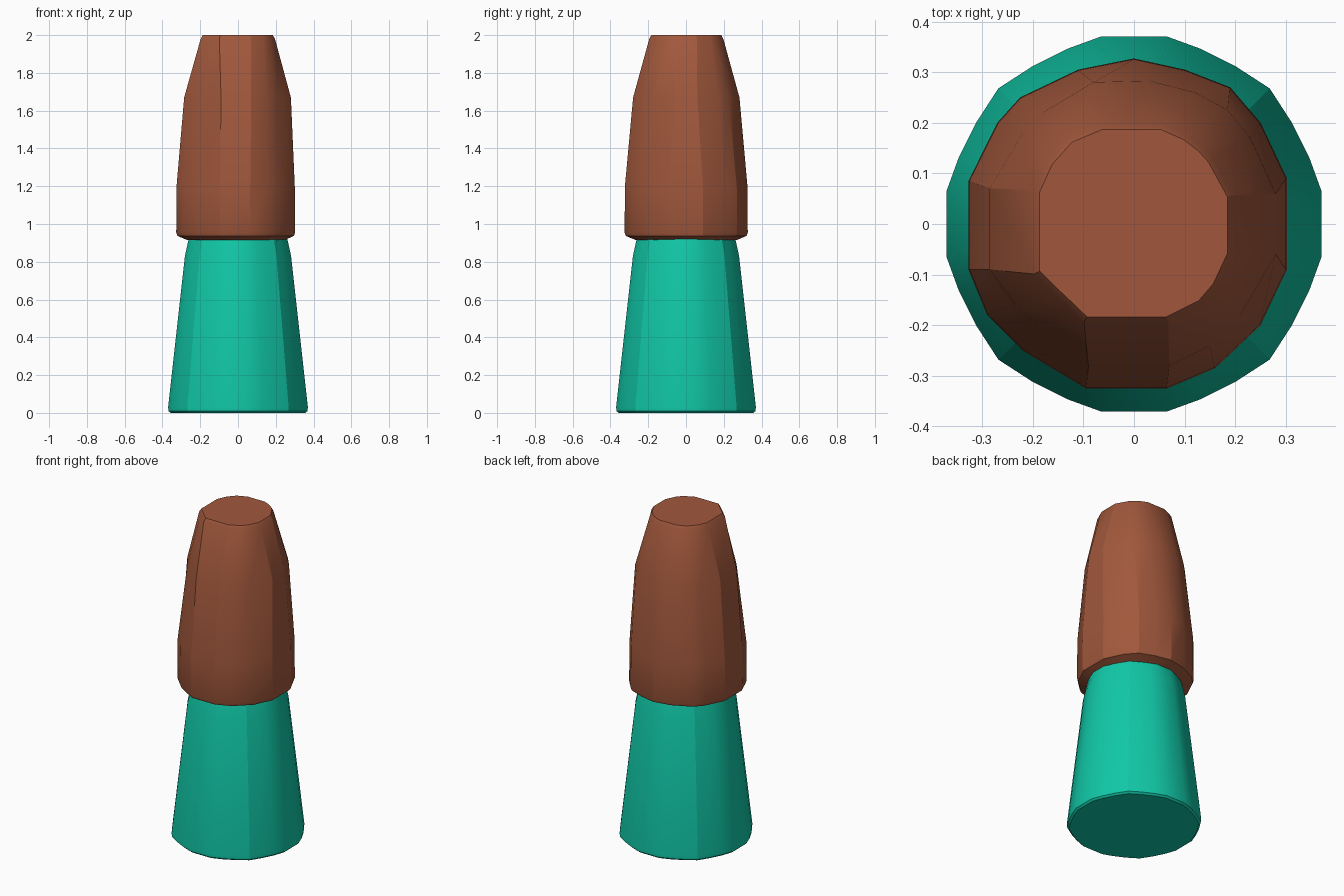
import bpy, bmesh, math

cube = bpy.data.objects.get("Cube")
if cube:
    bpy.data.objects.remove(cube, do_unlink=True)


def material(name, rgb):
    m = bpy.data.materials.new(name)
    m.use_nodes = True
    m.diffuse_color = (*rgb, 1)
    m.node_tree.nodes["Principled BSDF"].inputs["Base Color"].default_value = (*rgb, 1)
    return m


def loft(name, rings, mat):
    """Skin a stack of (outline, scale, height) rings and close both ends."""
    bm = bmesh.new()
    loops = [[bm.verts.new((x * s, y * s, z)) for x, y in outline]
             for outline, s, z in rings]
    n = len(loops[0])
    for a, b in zip(loops, loops[1:]):
        for i in range(n):
            j = (i + 1) % n
            bm.faces.new((a[i], a[j], b[j], b[i]))
    bm.faces.new(loops[0][::-1])
    bm.faces.new(loops[-1])
    bmesh.ops.recalc_face_normals(bm, faces=bm.faces)
    mesh = bpy.data.meshes.new(name)
    bm.to_mesh(mesh)
    bm.free()
    mesh.materials.append(mat)
    ob = bpy.data.objects.new(name, mesh)
    bpy.context.collection.objects.link(ob)
    bpy.ops.object.select_all(action='DESELECT')
    ob.select_set(True)
    bpy.context.view_layer.objects.active = ob
    bpy.ops.object.shade_smooth_by_angle(angle=math.radians(22))
    return ob


green = material("teal green", (0.0055, 0.58, 0.39))
brown = material("red brown", (0.355, 0.097, 0.045))

# Tapered bottle body with a small rounded foot
quarter = [(.37, .066), (.346, .132), (.312, .2), (.268, .268),
           (.2, .312), (.132, .346), (.066, .37)]
body = []
for k in range(4):
    c, s = [(1, 0), (0, 1), (-1, 0), (0, -1)][k]
    # each quarter starts just after its axis, so turning it closes the ring
    body += [(x * c - y * s, x * s + y * c) for x, y in quarter]
loft("bottle_body", [(body, .965, 0), (body, .995, .01), (body, 1, .03),
                     (body, .76, .83), (body, .70, .93)], green)

# Hand-carved cap: uneven outlines at the skirt, shoulder and flat tip
skirt = [(.302, .09), (.25, .2), (.19, .27), (.1, .305), (0, .327), (-.11, .305),
         (-.225, .25), (-.27, .2), (-.327, .085), (-.327, -.09), (-.29, -.18),
         (-.22, -.25), (-.095, -.325), (.065, -.325), (.16, -.285), (.25, -.2),
         (.302, -.09)]
shoulder = [(.28, .06), (.23, .17), (.185, .225), (.12, .26), (.03, .283), (-.08, .28),
            (-.18, .22), (-.22, .18), (-.285, .07), (-.285, -.09), (-.235, -.16),
            (-.18, -.21), (-.09, -.28), (.07, -.28), (.15, -.24), (.21, -.18),
            (.28, -.06)]
tip = [(.188, .055), (.15, .125), (.13, .147), (.1, .17), (.055, .19), (-.065, .19),
       (-.125, .165), (-.165, .12), (-.19, .065), (-.19, -.095), (-.16, -.125),
       (-.125, -.158), (-.095, -.187), (.065, -.187), (.13, -.155), (.16, -.12),
       (.188, -.06)]
loft("bottle_cap", [(skirt, .82, .915), (skirt, .98, .937), (skirt, 1, .955),
                    (skirt, .995, 1.2), (shoulder, 1, 1.67),
                    (tip, 1.04, 1.98), (tip, .98, 2.0)], brown)
